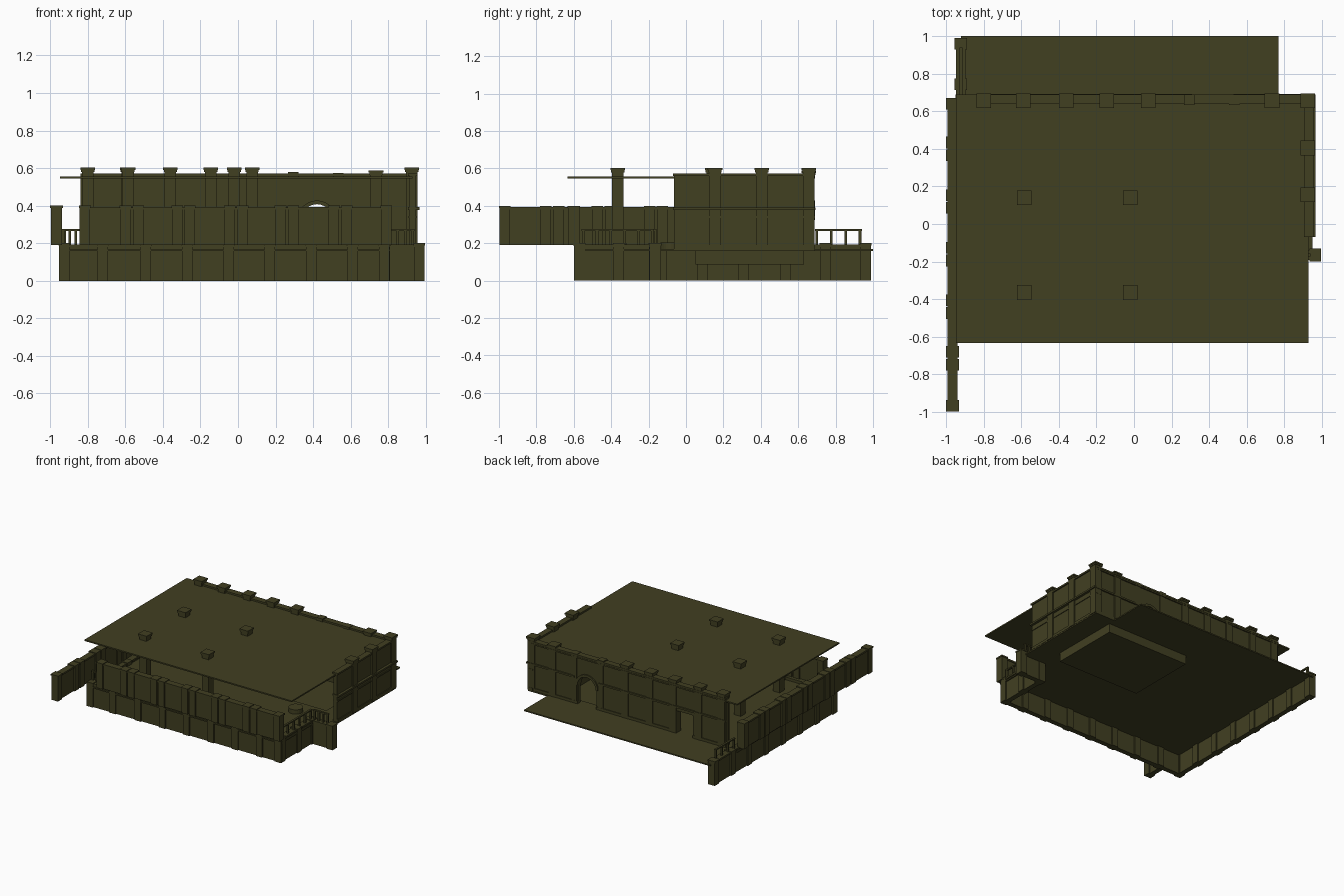
import bpy, bmesh, math

if "Cube" in bpy.data.objects:
    bpy.data.objects.remove(bpy.data.objects["Cube"])

olive = bpy.data.materials.new("dark olive")
olive.diffuse_color = (0.053, 0.050, 0.0155, 1)
olive.use_nodes = True
olive.node_tree.nodes["Principled BSDF"].inputs["Base Color"].default_value = olive.diffuse_color


def finish(name, bm):
    bmesh.ops.recalc_face_normals(bm, faces=bm.faces)
    me = bpy.data.meshes.new(name)
    bm.to_mesh(me)
    bm.free()
    me.materials.append(olive)
    ob = bpy.data.objects.new(name, me)
    bpy.context.collection.objects.link(ob)
    return ob


def add_box(bm, x0, x1, y0, y1, z0, z1):
    vs = bmesh.ops.create_cube(bm, size=1)["verts"]
    for v in vs:
        v.co = (x1 if v.co.x > 0 else x0, y1 if v.co.y > 0 else y0, z1 if v.co.z > 0 else z0)


def boxes(name, items):
    bm = bmesh.new()
    for b in items:
        add_box(bm, *b)
    return finish(name, bm)


def run(axis, c, half, a, b, z0, z1):
    """Box running from a to b along an axis, centred on c across it."""
    return (a, b, c - half, c + half, z0, z1) if axis == "x" else (c - half, c + half, a, b, z0, z1)


def post_wall(name, axis, c, a, b, posts, z0, z1, pw=0.028, panel=0.02):
    """Panel wall with a plinth, a coping and square posts."""
    items = [run(axis, c, panel, a, b, z0, z1 - 0.015),
             run(axis, c, panel + 0.006, a, b, z1 - 0.02, z1 - 0.006)]
    for p in posts:
        items.append(run(axis, c, 0.030, p - pw, p + pw, z0, z1 - 0.012))
        items.append(run(axis, c, 0.034, p - pw - 0.003, p + pw + 0.003, z1 - 0.012, z1))
    return boxes(name, items)


def pillar(x, y, z0, z1, w, cap):
    """Square shaft with a two-step cap."""
    return [(x - w, x + w, y - w, y + w, z0, z1 - 0.012),
            (x - w - .004, x + w + .004, y - w - .004, y + w + .004, z1 - 0.024, z1 - 0.012),
            (x - cap, x + cap, y - cap, y + cap, z1 - 0.012, z1)]


def railing(name, axis, c, a, b, n, z0=0.165, z1=0.275):
    items = [run(axis, c, 0.008, a, b, z1 - 0.01, z1)]
    for i in range(n):
        p = a + 0.01 + (b - a - 0.02) * i / (n - 1)
        items.append(run(axis, c, 0.007, p - 0.007, p + 0.007, z0, z1 - 0.01))
    return boxes(name, items)


FLOOR = 0.168
# Floor slab laid around the sunken basin
boxes("floor", [
    (-0.95, 0.02, -0.60, 0.69, FLOOR - .01, FLOOR),
    (0.02, 0.81, -0.60, 0.05, FLOOR - .01, FLOOR),
    (0.81, 0.95, -0.16, 0.05, FLOOR - .01, FLOOR),
    (0.77, 0.95, 0.05, 0.69, FLOOR - .01, FLOOR),
    (0.02, 0.77, 0.63, 0.69, FLOOR - .01, FLOOR),
    (-0.92, 0.77, 0.69, 1.0, FLOOR - .01, FLOOR)])
boxes("basin", [
    (0.02, 0.77, 0.05, 0.63, 0.085, 0.095),
    (0.02, 0.03, 0.05, 0.63, 0.095, FLOOR),
    (0.76, 0.77, 0.05, 0.63, 0.095, FLOOR),
    (0.03, 0.76, 0.05, 0.06, 0.095, FLOOR),
    (0.03, 0.76, 0.62, 0.63, 0.095, FLOOR)])

# Lower retaining walls
post_wall("lower_front_wall", "x", -0.57, -0.95, 0.81,
          [-0.925, -0.72, -0.49, -0.27, -0.05, 0.17, 0.39, 0.61, 0.78], 0, 0.2)
post_wall("lower_left_wall", "y", -0.922, -0.57, 0.985,
          [-0.35, -0.13, 0.09, 0.31, 0.53, 0.745, 0.96], 0, 0.2)
post_wall("lower_right_wall", "y", 0.78, -0.57, -0.16, [-0.36, -0.17], 0, 0.2)
post_wall("lower_return_wall", "x", -0.165, 0.81, 0.99, [0.965], 0, 0.2)

# Parapet walls made from equal modules, a post at both ends of each
front_posts = [-0.815, 0.79]
for c in (-0.565, -0.29, -0.01, 0.26, 0.545):
    front_posts += [c - 0.034, c + 0.034]
post_wall("front_parapet", "x", -0.60, -0.84, 0.815, front_posts, 0.19, 0.4)
left_posts = [-0.968, 0.64]
for c in (-0.715, -0.44, -0.16, 0.12, 0.40):
    left_posts += [c - 0.034, c + 0.034]
post_wall("left_parapet", "y", -0.966, -0.99, 0.66, left_posts, 0.19, 0.4)

# Thin railings
railing("left_terrace_railing", "y", -0.922, 0.69, 0.94, 4, 0.19)
railing("front_left_railing", "x", -0.55, -0.94, -0.82, 4, 0.19)
railing("right_railing", "y", 0.785, -0.56, -0.17, 6, 0.19)
railing("right_return_railing", "x", -0.165, 0.80, 0.94, 4, 0.19)

# Back wall: profile with an arched gate and a square doorway, extruded
ARCH_X, ARCH_R, ARCH_Z = 0.42, 0.085, 0.325
prof = [(-0.84, FLOOR), (-0.54, FLOOR), (-0.54, 0.35), (-0.35, 0.35), (-0.35, FLOOR),
        (ARCH_X - ARCH_R, FLOOR)]
for i in range(13):
    t = math.pi * (1 - i / 12)
    prof.append((ARCH_X + ARCH_R * math.cos(t), ARCH_Z + ARCH_R * math.sin(t)))
prof += [(ARCH_X + ARCH_R, FLOOR), (0.95, FLOOR), (0.95, 0.57), (-0.84, 0.57)]
bm = bmesh.new()
f = bm.faces.new([bm.verts.new((x, 0.645, z)) for x, z in prof])
ext = bmesh.ops.extrude_face_region(bm, geom=[f])["geom"]
bmesh.ops.translate(bm, vec=(0, 0.035, 0), verts=[g for g in ext if isinstance(g, bmesh.types.BMVert)])
bmesh.ops.triangulate(bm, faces=[g for g in bm.faces if len(g.verts) > 4])
finish("back_wall", bm)

# Arch trim
bm = bmesh.new()
rings = []
for i in range(13):
    t = math.pi * i / 12
    rings.append([bm.verts.new((ARCH_X + r * math.cos(t), y, ARCH_Z + r * math.sin(t)))
                  for r, y in ((ARCH_R - .002, 0.635), (ARCH_R + .018, 0.635),
                               (ARCH_R + .018, 0.690), (ARCH_R - .002, 0.690))])
for p, q in zip(rings, rings[1:]):
    for k in range(4):
        bm.faces.new((p[k], p[(k + 1) % 4], q[(k + 1) % 4], q[k]))
bm.faces.new(rings[0])
bm.faces.new(rings[-1])
finish("arch_trim", bm)

# Ledges, copings and sill strips of the tall walls
boxes("back_wall_ledges", [
    (-0.84, 0.31, 0.640, 0.692, 0.378, 0.392), (0.53, 0.955, 0.640, 0.692, 0.378, 0.392),
    (-0.84, 0.955, 0.640, 0.690, 0.558, 0.572),
    (-0.84, -0.54, 0.645, 0.686, FLOOR, 0.19), (-0.35, 0.335, 0.645, 0.686, FLOOR, 0.19),
    (0.505, 0.95, 0.645, 0.686, FLOOR, 0.19)])
boxes("right_wall", [
    (0.912, 0.945, -0.065, 0.68, FLOOR, 0.57),
    (0.905, 0.966, -0.07, 0.69, 0.378, 0.392),
    (0.905, 0.955, -0.07, 0.69, 0.558, 0.572),
    (0.908, 0.952, -0.065, 0.69, FLOOR, 0.19),
    (0.908, 0.951, -0.065, 0.69, 0.335, 0.345)])

# Pillars of the tall walls
items = []
for x, top in ((-0.80, 0.603), (-0.59, 0.603), (-0.36, 0.603), (-0.145, 0.603),
               (0.075, 0.603), (0.735, 0.588), (0.925, 0.603)):
    items += pillar(x, 0.657, FLOOR, top, 0.031, 0.039)
for x, top in ((0.295, 0.58), (0.535, 0.575)):
    items += pillar(x, 0.662, FLOOR, top, 0.023, 0.028)
boxes("back_pillars", items)
items = []
for y in (0.155, 0.405):
    items += pillar(0.925, y, FLOOR, 0.603, 0.031, 0.039)
boxes("right_pillars", items)

# Free-standing columns carrying the roof
items = []
for x in (-0.585, -0.02):
    for y in (0.14, -0.365):
        items += pillar(x, y, FLOOR, 0.603, 0.031, 0.039)
boxes("columns", items)

# Flat roof
boxes("roof", [(-0.948, 0.93, -0.633, 0.69, 0.545, 0.556)])

# Low round stand on the floor
bm = bmesh.new()
bmesh.ops.create_cone(bm, cap_ends=True, segments=24, radius1=0.055, radius2=0.055, depth=0.035)
bmesh.ops.translate(bm, vec=(0.58, -0.08, FLOOR + 0.0175), verts=bm.verts)
finish("round_stand", bm)
